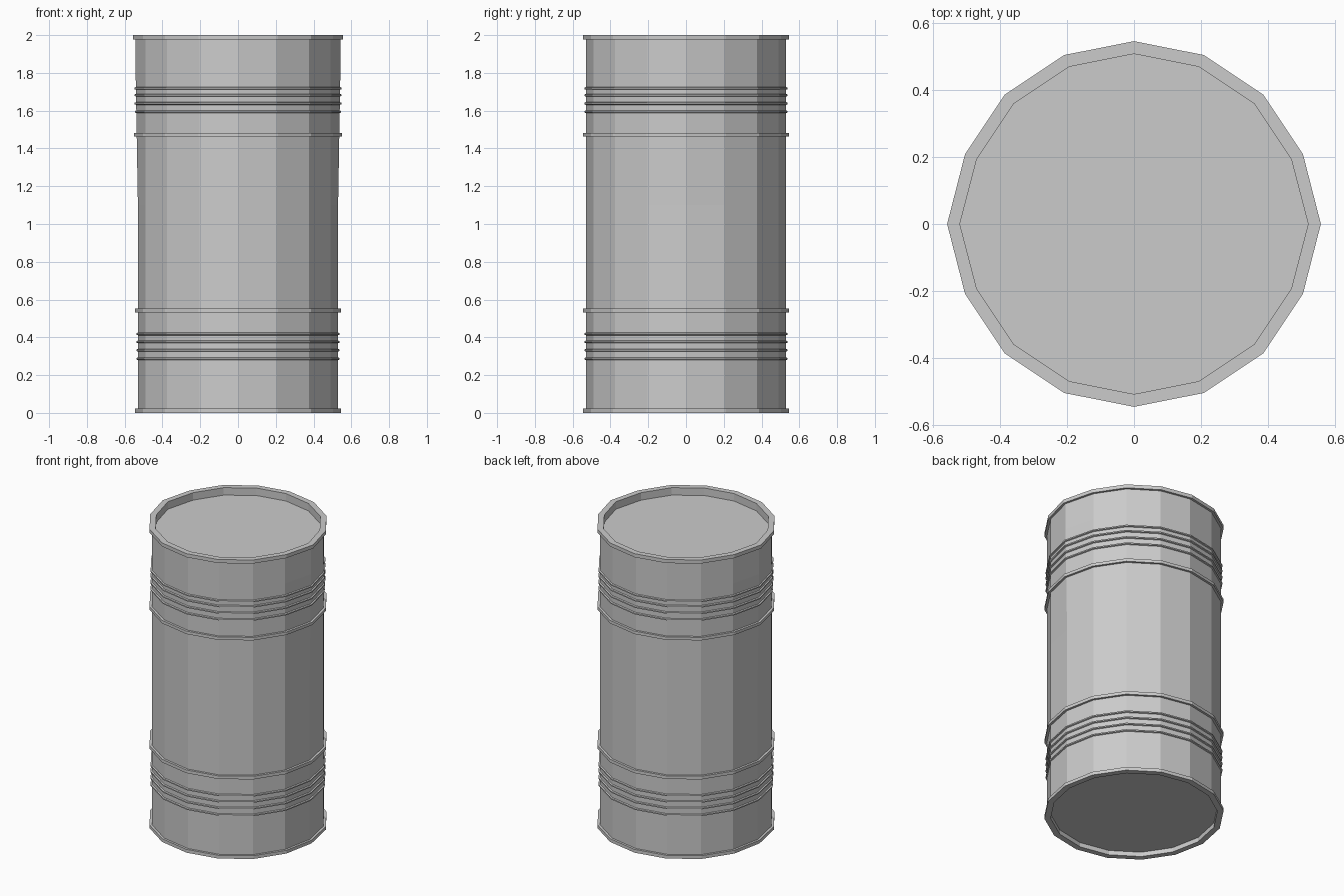
import bpy
import bmesh
from math import cos, sin, pi

if "Cube" in bpy.data.objects:
    bpy.data.objects.remove(bpy.data.objects["Cube"])

SIDES = 16
BODY_R, RIM_R, INNER_R = 0.53, 0.545, 0.507
LID_Z, BASE_Z = 1.95, 0.03


def place(r, z, i):
    a = 2 * pi * i / SIDES
    x, y = r * cos(a), r * sin(a)
    # the two side corners bulge out slightly towards the top
    if i % (SIDES // 2) == 0:
        bulge = 0.012 * min(max((z - 1.1) / 0.7, 0), 1)
        x += bulge if x > 0 else -bulge
    return (x, y, z)


def finish(name, bm):
    mesh = bpy.data.meshes.new(name)
    bm.to_mesh(mesh)
    bm.free()
    obj = bpy.data.objects.new(name, mesh)
    bpy.context.collection.objects.link(obj)
    return obj


def lathe(name, profile):
    bm = bmesh.new()
    rings = [[bm.verts.new(place(r, z, i)) for i in range(SIDES)] for r, z in profile]
    for lo, hi in zip(rings, rings[1:]):
        for i in range(SIDES):
            j = (i + 1) % SIDES
            bm.faces.new((lo[i], lo[j], hi[j], hi[i]))
    return finish(name, bm)


def disc(name, z, up):
    bm = bmesh.new()
    verts = [bm.verts.new(place(INNER_R, z, i)) for i in range(SIDES)]
    bm.faces.new(verts if up else verts[::-1])
    return finish(name, bm)


def band(z0, z1, r):
    return [(BODY_R, z0), (r, z0), (r, z1), (BODY_R, z1)]


def ridges(heights):
    pts = []
    for z in heights:
        pts += [(BODY_R, z - 0.007), (BODY_R + 0.008, z - 0.004),
                (BODY_R + 0.008, z + 0.004), (BODY_R, z + 0.007)]
    return pts


# Shell: bottom rim, ridges, hoops and top rim in one lathed profile
profile = [(INNER_R, BASE_Z), (INNER_R, 0), (RIM_R, 0), (RIM_R, 0.022), (BODY_R, 0.022)]
profile += ridges([0.287, 0.332, 0.376, 0.418])
profile += band(0.532, 0.553, RIM_R)
# mid rows that let the sides start to bulge
profile += [(BODY_R, 1.1)]
profile += band(1.462, 1.482, RIM_R)
profile += ridges([1.594, 1.638, 1.682, 1.718])
profile += [(BODY_R, 1.8), (BODY_R, 1.976), (RIM_R, 1.976), (RIM_R, 2.0),
            (INNER_R, 2.0), (INNER_R, LID_Z)]
lathe("barrel_shell", profile)

# Recessed lid and base
disc("lid", LID_Z, True)
disc("base", BASE_Z, False)
